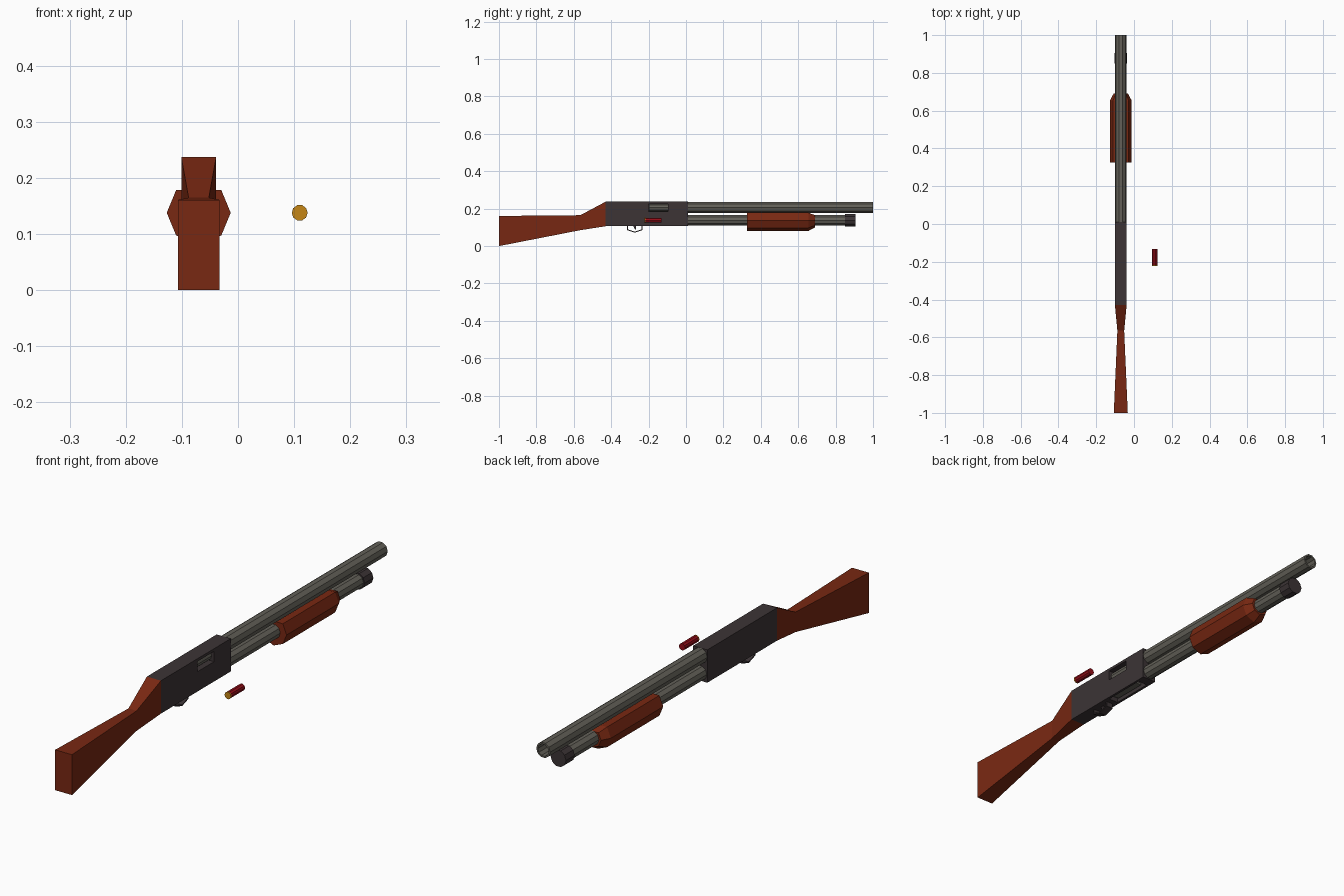
import bpy, bmesh, math
from mathutils import Vector

if "Cube" in bpy.data.objects:
    bpy.data.objects.remove(bpy.data.objects["Cube"])

CX = -0.07          # centre line of the gun
BARREL_Z, TUBE_Z = 0.207, 0.138


def material(name, rgb):
    m = bpy.data.materials.new(name)
    m.diffuse_color = (*rgb, 1)
    m.use_nodes = True
    m.node_tree.nodes["Principled BSDF"].inputs["Base Color"].default_value = m.diffuse_color
    return m


WOOD = material("red brown wood", (0.19, 0.021, 0.006))
DARK = material("dark receiver metal", (0.045, 0.034, 0.036))
STEEL = material("grey steel", (0.125, 0.118, 0.098))
RED = material("red plastic", (0.30, 0.004, 0.009))
BRASS = material("brass", (0.56, 0.24, 0.008))


def loft(name, rings, mat, cap=True, closed=False):
    """Skin a list of equal-length point rings."""
    bm = bmesh.new()
    vs = [[bm.verts.new(p) for p in ring] for ring in rings]
    pairs = list(zip(vs, vs[1:])) + ([(vs[-1], vs[0])] if closed else [])
    n = len(vs[0])
    for a, b in pairs:
        for i in range(n):
            bm.faces.new((a[i], a[(i + 1) % n], b[(i + 1) % n], b[i]))
    if cap and not closed:
        bm.faces.new(vs[0])
        bm.faces.new(vs[-1])
    bmesh.ops.recalc_face_normals(bm, faces=bm.faces)
    me = bpy.data.meshes.new(name)
    bm.to_mesh(me)
    bm.free()
    me.materials.append(mat)
    ob = bpy.data.objects.new(name, me)
    bpy.context.collection.objects.link(ob)
    return ob


def rect(y, half, z0, z1, x=CX):
    return [(x - half, y, z0), (x + half, y, z0), (x + half, y, z1), (x - half, y, z1)]


def circle(y, r, z, x=CX, n=10):
    return [(x + r * math.cos(i * math.tau / n), y, z + r * math.sin(i * math.tau / n))
            for i in range(n)]


def box(name, x0, x1, y0, y1, z0, z1, mat):
    c, h = (x0 + x1) / 2, (x1 - x0) / 2
    return loft(name, [rect(y0, h, z0, z1, c), rect(y1, h, z0, z1, c)], mat)


def rod(name, y0, y1, r, z, mat, x=CX, n=10):
    return loft(name, [circle(y0, r, z, x, n), circle(y1, r, z, x, n)], mat)


def cut(ob, cutter):
    mod = ob.modifiers.new("opening", 'BOOLEAN')
    mod.operation, mod.solver, mod.object = 'DIFFERENCE', 'EXACT', cutter
    bpy.context.view_layer.objects.active = ob
    bpy.ops.object.modifier_apply(modifier=mod.name)
    bpy.data.objects.remove(cutter)


# Shoulder stock: rectangular sections pinched at the wrist
loft("stock", [rect(-1.0, 0.037, 0.0, 0.161),
               rect(-0.565, 0.018, 0.085, 0.165),
               rect(-0.43, 0.031, 0.106, 0.237)], WOOD)

# Receiver with side ejection port and bottom loading port
receiver = box("receiver", CX - 0.031, CX + 0.031, -0.43, 0.01, 0.106, 0.237, DARK)
cut(receiver, box("port_cutter", CX - 0.02, CX + 0.1, -0.20, -0.095, 0.185, 0.226, DARK))
cut(receiver, box("loading_cutter", CX - 0.021, CX + 0.021, -0.21, -0.03, 0.05, 0.155, DARK))
rod("bolt", -0.199, -0.096, 0.021, 0.206, STEEL)
box("shell_lifter", CX - 0.017, CX + 0.017, -0.20, -0.06, 0.118, 0.126, STEEL)

# Trigger guard strap and trigger
guard = [(-0.316, 0.108), (-0.316, 0.086), (-0.274, 0.072), (-0.232, 0.086), (-0.232, 0.108)]
inner = [(-0.311, 0.108), (-0.311, 0.089), (-0.274, 0.077), (-0.237, 0.089), (-0.237, 0.108)]
outline = guard + inner[::-1]
loft("trigger_guard", [[(CX + s * 0.015, y, z) for y, z in outline] for s in (-1, 1)], DARK)
trigger = [(-0.282, 0.108), (-0.268, 0.108), (-0.268, 0.09), (-0.273, 0.088)]
loft("trigger", [[(CX + s * 0.004, y, z) for y, z in trigger] for s in (-1, 1)], DARK)

# Barrel with open bore
loft("barrel", [circle(0.0, 0.031, BARREL_Z), circle(1.0, 0.031, BARREL_Z),
                circle(1.0, 0.024, BARREL_Z), circle(0.0, 0.024, BARREL_Z)], STEEL, closed=True)

# Magazine tube and end cap
rod("magazine_tube", 0.0, 0.86, 0.029, TUBE_Z, STEEL)
rod("magazine_cap", 0.85, 0.905, 0.034, TUBE_Z, DARK)


# Sliding fore grip: octagon with its top corner cut flat, tapered at the front
def grip_ring(y, r):
    p = circle(y, r, TUBE_Z, n=8)
    return p[:2] + p[3:]


loft("fore_grip", [grip_ring(0.325, 0.057), grip_ring(0.655, 0.057),
                   grip_ring(0.69, 0.038)], WOOD)

# Loose cartridge with a brass base
rod("cartridge_case", -0.217, -0.132, 0.014, TUBE_Z, RED, x=0.11)
rod("cartridge_base", -0.222, -0.217, 0.0142, TUBE_Z, BRASS, x=0.11)
